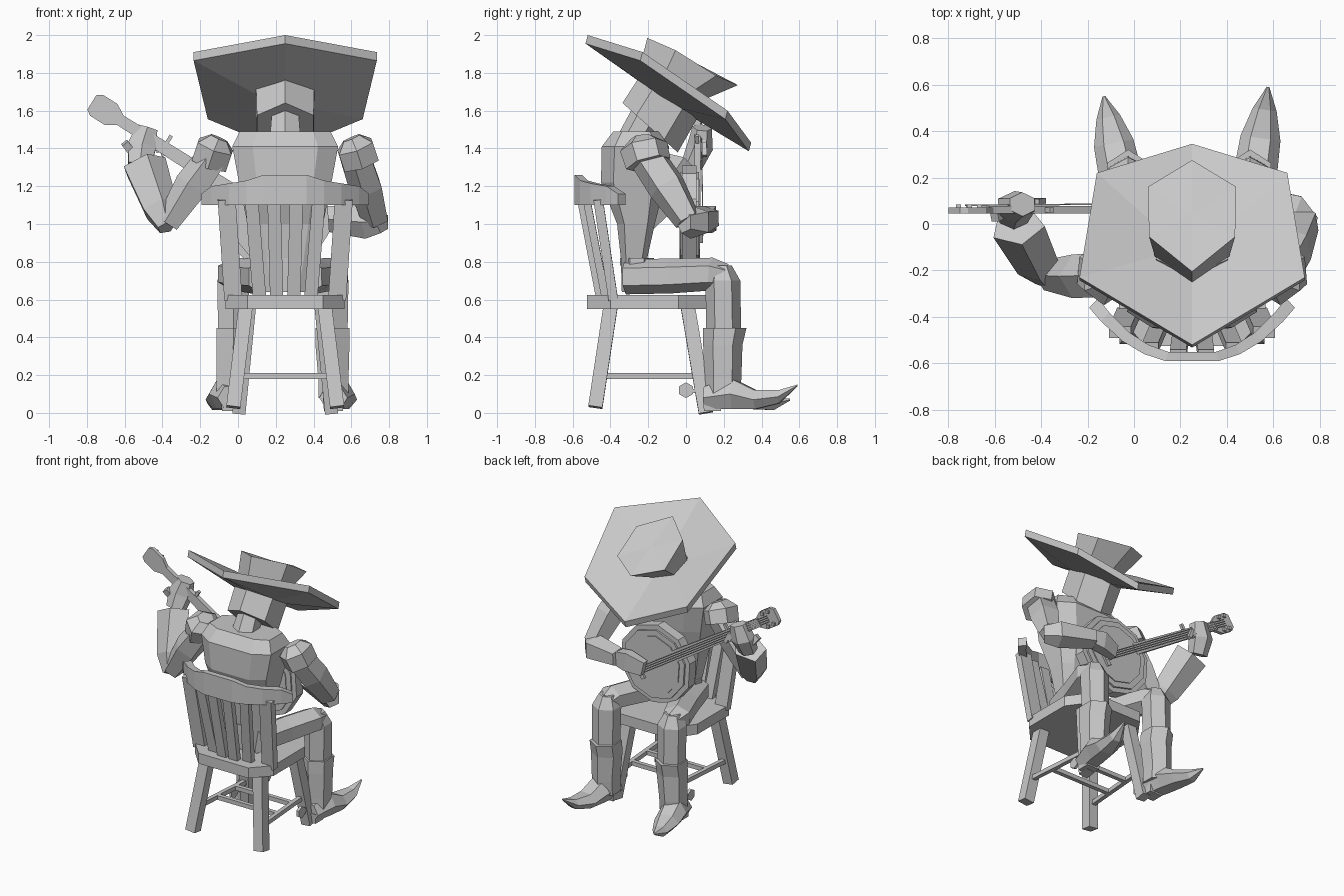
import bpy, bmesh, math
from mathutils import Vector as V

CX = 0.25  # symmetry line of the chair and the sitter
grey = bpy.data.materials.new("plain grey")
grey.diffuse_color = (0.58, 0.58, 0.58, 1)


def finish(name, bm):
    bmesh.ops.recalc_face_normals(bm, faces=bm.faces)
    me = bpy.data.meshes.new(name)
    bm.to_mesh(me)
    bm.free()
    me.materials.append(grey)
    ob = bpy.data.objects.new(name, me)
    bpy.context.collection.objects.link(ob)
    return ob


def bridge(bm, rings):
    """Skin matching vertex rings and close both ends."""
    rings = [[bm.verts.new(p) for p in r] for r in rings]
    n = len(rings[0])
    for a, b in zip(rings, rings[1:]):
        for i in range(n):
            bm.faces.new((a[i], a[(i + 1) % n], b[(i + 1) % n], b[i]))
    bm.faces.new(rings[0])
    bm.faces.new(rings[-1])


def loft(name, secs, n=6, ref=(0, 1, 0), axes=None, turn=0.5, power=1.0):
    """Tube through (point, half width, half depth) sections; power < 1 makes it boxier."""
    pts = [V(s[0]) for s in secs]
    rings = []
    k = 1 / math.cos(math.pi / n) ** power
    bend = lambda c: math.copysign(abs(c) ** power, c)
    for i, (p, a, b) in enumerate(secs):
        if axes:
            u, v = V(axes[0]), V(axes[1])
        else:
            t = (pts[min(i + 1, len(pts) - 1)] - pts[max(i - 1, 0)]).normalized()
            u = t.cross(V(ref)).normalized()
            v = u.cross(t)
        ang = [2 * math.pi * (j + turn) / n for j in range(n)]
        rings.append([V(p) + u * a * k * bend(math.cos(q)) + v * b * k * bend(math.sin(q)) for q in ang])
    bm = bmesh.new()
    bridge(bm, rings)
    return finish(name, bm)


def beam(name, p, q, w, d, ref=(0, 1, 0)):
    return loft(name, [(p, w / 2, d / 2), (q, w / 2, d / 2)], 4, ref)


def slab(name, outline, axis, lo, hi):
    """Flat outline extruded along y or z."""
    put = (lambda a, b, h: (a, h, b)) if axis == 'y' else (lambda a, b, h: (a, b, h))
    bm = bmesh.new()
    bridge(bm, [[put(a, b, h) for a, b in outline] for h in (lo, hi)])
    return finish(name, bm)


# ---- chair ----
half = [(0.2, -0.525), (0.315, -0.4), (0.315, -0.04), (0.2, 0.12)]
slab("seat", [(CX + x, y) for x, y in half] + [(CX - x, y) for x, y in half[::-1]], 'z', 0.55, 0.625)
for s, side in ((-1, "left"), (1, "right")):
    beam(side + "_back_leg", (CX + s * 0.275, -0.48, 0.03), (CX + s * 0.21, -0.4, 0.56), 0.075, 0.075)
    beam(side + "_front_leg", (CX + s * 0.245, 0.105, 0), (CX + s * 0.19, 0.01, 0.56), 0.07, 0.075)
    beam(side + "_stretcher", (CX + s * 0.26, -0.45, 0.195), (CX + s * 0.22, 0.07, 0.195), 0.03, 0.03, (0, 0, 1))
    beam(side + "_back_post", (CX + s * 0.275, -0.385, 0.6), (CX + s * 0.31, -0.465, 1.13), 0.095, 0.05)
for y in (-0.25, -0.06):
    beam("cross_stretcher", (CX - 0.23, y, 0.195), (CX + 0.23, y, 0.195), 0.03, 0.03)
for x in (-0.18, -0.06, 0.06, 0.18):
    beam("back_spindle", (CX + x * 0.75, -0.425 - 0.03 * (abs(x) < 0.1), 0.6),
         (CX + x, -0.53 - 0.03 * (abs(x) < 0.1), 1.15), 0.07, 0.04)

# curved top rail with a raised middle: x, y, top z
arc = [(0.43, -0.34, 1.16), (0.38, -0.4, 1.2), (0.29, -0.485, 1.215), (0.2, -0.54, 1.23), (0.11, -0.57, 1.26)]
arc = [(-x, y, z) for x, y, z in arc] + arc[::-1]
bm = bmesh.new()
bridge(bm, [[(CX + x * k, y + d, z) for k, d, z in
             ((1.03, -0.02, 1.1), (1.03, -0.02, t), (0.94, 0.02, t), (0.94, 0.02, 1.1))] for x, y, t in arc])
finish("top_rail", bm)

# ---- body ----
XY = ((1, 0, 0), (0, 1, 0))
loft("torso", [((CX, y, z), a, b) for z, y, a, b in (
    (0.64, -0.27, 0.11, 0.07), (0.82, -0.275, 0.16, 0.07), (1.0, -0.265, 0.2, 0.1),
    (1.22, -0.28, 0.245, 0.17), (1.41, -0.268, 0.28, 0.178), (1.49, -0.265, 0.24, 0.12))],
     8, axes=XY, power=0.55)
loft("belt", [((CX, -0.26, z), 0.17, 0.09) for z in (0.78, 0.82)], 8, axes=XY)
loft("neck", [((CX, -0.28, 1.45), 0.08, 0.07), ((CX, -0.21, 1.58), 0.07, 0.07)], 6)
loft("head", [((CX, -0.19, 1.51), 0.15, 0.17), ((CX, -0.08, 1.69), 0.155, 0.165)],
     6, axes=((1, 0, 0), (0, 0.745, -0.667)))

# ---- hat ----
def six(back, rear, fore, front):
    """Mirrored hexagon from a back point, two side points and a front point."""
    left = [(-x, y, z) for x, y, z in (fore, rear)]
    return [V((CX + x, y, z)) for x, y, z in [back, rear, fore, front] + left]

def plane(x, y):
    return (x, y, 1.64 - 0.68 * y)

base = six(plane(0, -0.25), plane(0.16, -0.14), plane(0.13, -0.03), plane(0, 0.02))
rim = six((0, -0.52, 2.0), (0.485, -0.23, 1.91), (0.41, 0.22, 1.6), (0, 0.345, 1.43))
drop = V((0, -0.012, -0.045))
bm = bmesh.new()
bridge(bm, [base, rim, [p + drop for p in rim], [p + drop for p in base]])
finish("hat_brim", bm)
bm = bmesh.new()
top = six((0, -0.205, 1.985), (0.185, -0.055, 1.92), (0.19, 0.16, 1.785), (0, 0.275, 1.735))
bridge(bm, [base, top])
bmesh.ops.poke(bm, faces=[f for f in bm.faces if len(f.verts) == 6 and f.calc_center_median().z > 1.75])
finish("hat_crown", bm)

# ---- legs and boots ----
legs = (("left", 0.13, -0.025, (-0.035, 0.1), (-0.13, 0.55), 0.07, 0.05),
        ("right", 0.37, 0.5, (0.505, 0.1), (0.577, 0.59), 0.145, 0.085))
for side, hip, knee, heel, tip, tipz, toez in legs:
    loft(side + "_thigh", [((hip, -0.32, 0.72), 0.075, 0.08), ((hip * 0.6 + knee * 0.4, -0.08, 0.725), 0.09, 0.08),
                           ((knee, 0.14, 0.735), 0.085, 0.075), ((knee, 0.21, 0.72), 0.06, 0.06)], 6, (0, 0, 1))
    hx = heel[0]
    loft(side + "_shin", [((knee, 0.185, 0.78), 0.05, 0.05), ((knee, 0.195, 0.7), 0.085, 0.08),
                          ((knee, 0.2, 0.42), 0.08, 0.08)], 6, axes=XY)
    loft(side + "_boot_shaft", [((knee, 0.205, 0.45), 0.09, 0.1), ((knee, 0.195, 0.36), 0.09, 0.09),
                                ((hx, 0.195, 0.18), 0.08, 0.085), ((hx, 0.19, 0.08), 0.08, 0.08)], 6, axes=XY)
    d = (V(tip) - V(heel)).normalized()
    loft(side + "_boot_foot", [((heel[0] + (tip[0] - heel[0]) * t, heel[1] + (tip[1] - heel[1]) * t, z), a, h)
                               for t, z, a, h in ((0, 0.08, 0.065, 0.06), (0.3, 0.1, 0.08, 0.08),
                                                  (0.55, 0.07, 0.075, 0.05), (0.8, toez, 0.045, 0.035),
                                                  (1, tipz, 0.005, 0.005))],
         6, axes=((d.y, -d.x, 0), (0, 0, 1)), turn=0)
    loft(side + "_heel", [((hx, 0.14, 0.01), 0.05, 0.045), ((hx, 0.14, 0.08), 0.055, 0.05)], 4, axes=XY)
    beam(side + "_spur_arm", (hx, 0.12, 0.11), (hx, 0.0, 0.12), 0.02, 0.02, (0, 0, 1))
    loft(side + "_spur_wheel", [((hx - 0.01, 0, 0.12), 0.036, 0.036), ((hx + 0.01, 0, 0.12), 0.036, 0.036)],
         6, axes=((0, 1, 0), (0, 0, 1)))

# ---- arms ----
for s, side in ((-1, "left"), (1, "right")):
    loft(side + "_shoulder", [((CX + s * 0.35, -0.23, 1.455), 0.045, 0.055), ((CX + s * 0.37, -0.225, 1.41), 0.095, 0.11),
                              ((CX + s * 0.4, -0.2, 1.32), 0.095, 0.105)], 6)
loft("right_upper_arm", [((0.62, -0.22, 1.38), 0.07, 0.08), ((0.68, -0.1, 1.2), 0.075, 0.085),
                         ((0.73, 0.01, 1.02), 0.06, 0.06)], 5)
loft("right_forearm", [((0.765, -0.01, 1.01), 0.045, 0.05), ((0.69, 0.05, 1.01), 0.075, 0.075),
                       ((0.45, 0.12, 1.03), 0.055, 0.055)], 5, (0, 0, 1))
loft("right_hand", [((0.46, 0.115, 1.03), 0.035, 0.05), ((0.38, 0.125, 1.03), 0.035, 0.065),
                    ((0.26, 0.11, 1.0), 0.025, 0.05)], 4, (0, 0, 1))
loft("left_upper_arm", [((-0.11, -0.22, 1.38), 0.07, 0.08), ((-0.24, -0.225, 1.2), 0.08, 0.08),
                        ((-0.37, -0.22, 1.0), 0.055, 0.055)], 5)
loft("left_forearm", [((-0.38, -0.23, 0.98), 0.04, 0.045), ((-0.415, -0.17, 1.08), 0.08, 0.075),
                      ((-0.5, -0.01, 1.31), 0.1, 0.08)], 5)
loft("left_hand", [((-0.52, 0.03, 1.31), 0.06, 0.05), ((-0.51, 0.075, 1.41), 0.075, 0.06),
                   ((-0.48, 0.085, 1.51), 0.055, 0.045)], 6)
beam("left_thumb", (-0.6, 0.03, 1.43), (-0.54, 0.06, 1.35), 0.04, 0.04)
for k in range(3):
    x = -0.45 + k * 0.03
    beam("left_finger", (x - 0.03, 0.095, 1.48 - k * 0.025), (x, 0.1, 1.4 - k * 0.02), 0.025, 0.025)

# ---- banjo ----
D = V((0.846, -0.533))  # direction from headstock to body
P = V((-0.08, 1.207))   # where the neck meets the body


def on(s, w, y=None):
    """Point s along the neck axis and w across it."""
    q = P + D * s + V((-D.y, D.x)) * w
    return (q.x, q.y) if y is None else (q.x, y, q.y)


def disc(name, r, lo, hi, n=10):
    slab(name, [on(0.34 + r * math.cos(a), r * math.sin(a))
                for a in (2 * math.pi * (i + 0.5) / n for i in range(n))], 'y', lo, hi)


disc("body_drum", 0.285, -0.02, 0.055)
disc("body_rim", 0.25, -0.03, 0.068)
disc("body_skin", 0.21, -0.035, 0.075)
slab("bridge", [on(0.45, -0.06), on(0.48, -0.06), on(0.48, 0.06), on(0.45, 0.06)], 'y', 0.07, 0.09)
slab("banjo_neck", [on(-0.66, -0.03), on(0.16, -0.04), on(0.16, 0.04), on(-0.66, 0.03)], 'y', 0.045, 0.077)
head = [(-0.64, 0.03), (-0.7, 0.065), (-0.79, 0.065), (-0.82, 0.045)]
slab("headstock", [on(s, w) for s, w in head] + [on(s, -w) for s, w in head[::-1]], 'y', 0.045, 0.07)
for w in (-0.021, -0.007, 0.007, 0.021):
    beam("string", on(-0.75, w, 0.08), on(0.47, w, 0.09), 0.006, 0.006)
for s in (-0.77, -0.72):
    for w in (-0.045, 0.045):
        beam("tuning_peg", on(s, w, 0.05), on(s, w, 0.085), 0.022, 0.022, (0, 0, 1))
beam("side_peg", on(-0.37, 0.02, 0.06), on(-0.37, 0.075, 0.06), 0.02, 0.02)
